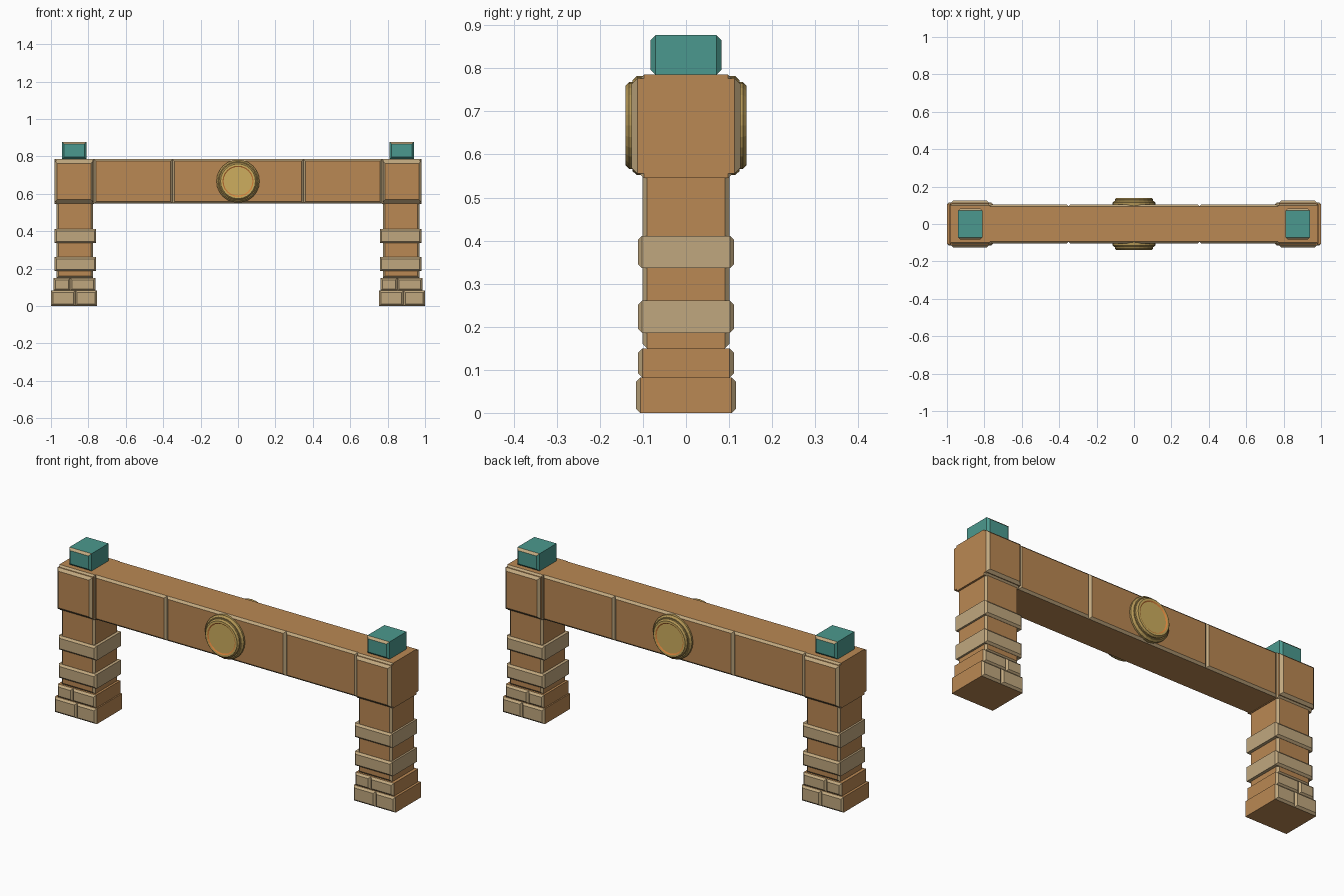
import bpy, bmesh, math

if "Cube" in bpy.data.objects:
    bpy.data.objects.remove(bpy.data.objects["Cube"])


def material(name, r, g, b):
    def lin(v):
        v /= 255
        return v / 12.92 if v <= 0.04045 else ((v + 0.055) / 1.055) ** 2.4
    m = bpy.data.materials.new(name)
    m.diffuse_color = (lin(r), lin(g), lin(b), 1)
    m.use_nodes = True
    m.node_tree.nodes["Principled BSDF"].inputs["Base Color"].default_value = m.diffuse_color
    return m


BROWN = material("sandstone_brown", 186, 136, 83)
TAN = material("pale_tan", 192, 167, 126)
TEAL = material("teal", 75, 153, 142)
GOLD = material("gold", 205, 174, 94)
DARK_GOLD = material("dark_gold", 176, 148, 84)
ORANGE = material("orange", 214, 128, 58)


def finish(name, bm, mats):
    bmesh.ops.recalc_face_normals(bm, faces=bm.faces)
    me = bpy.data.meshes.new(name)
    bm.to_mesh(me)
    bm.free()
    for m in mats:
        me.materials.append(m)
    ob = bpy.data.objects.new(name, me)
    bpy.context.collection.objects.link(ob)
    return ob


def block(name, x0, x1, z0, z1, y, c, side, face, edge, lower_edge=None):
    """Stone spanning -y..y, with chamfered rims on its front and back faces."""
    bm = bmesh.new()
    rings = []
    for yy, d in ((-y, c), (-y + c, 0), (y - c, 0), (y, c)):
        rings.append([bm.verts.new((px, yy, pz)) for px, pz in (
            (x0 + d, z0 + d), (x1 - d, z0 + d), (x1 - d, z1 - d), (x0 + d, z1 - d))])
    for k in range(3):
        for i in range(4):
            j = (i + 1) % 4
            f = bm.faces.new((rings[k][i], rings[k][j], rings[k + 1][j], rings[k + 1][i]))
            # middle span = sides, outer spans = chamfers (i == 2 is the top one)
            f.material_index = 0 if k == 1 else (2 if i == 2 else 3)
    for r in (rings[0], rings[3]):
        bm.faces.new(r).material_index = 1
    return finish(name, bm, [side, face, edge, lower_edge or edge])


def medallion(name, sign):
    """Stepped round boss, lathed about the y axis."""
    n = 24
    # radius, depth, material of the span leading outward from this ring
    prof = [(0.115, 0.09, 0), (0.115, 0.114, 0), (0.106, 0.124, 0), (0.101, 0.124, 0),
            (0.101, 0.132, 0), (0.093, 0.14, 1), (0.083, 0.14, 2), (0.077, 0.136, 2)]
    bm = bmesh.new()
    rings = [[bm.verts.new((r * math.cos(2 * math.pi * i / n), sign * y,
                            0.667 + r * math.sin(2 * math.pi * i / n)))
              for i in range(n)] for r, y, _ in prof]
    for k in range(len(prof) - 1):
        for i in range(n):
            j = (i + 1) % n
            f = bm.faces.new((rings[k][i], rings[k][j], rings[k + 1][j], rings[k + 1][i]))
            f.material_index = prof[k][2]
    bm.faces.new(rings[-1]).material_index = 1
    bm.faces.new(rings[0])
    return finish(name, bm, [DARK_GOLD, GOLD, ORANGE])


# Lintel: three long stones
for i, (a, b) in enumerate(((-0.77, -0.35), (-0.35, 0.35), (0.35, 0.77))):
    block(f"beam_stone_{i}", a, b, 0.548, 0.785, 0.105, 0.011, BROWN, BROWN, TAN)

for tag, s in (("left", -1), ("right", 1)):
    def span(a, b):
        return (a, b) if s > 0 else (-b, -a)

    # Corner stone over the pillar, with a raised panel front and back
    block(f"{tag}_corner_core", *span(0.77, 0.98), 0.545, 0.785, 0.112, 0.014, BROWN, BROWN, TAN)
    block(f"{tag}_corner_panel", *span(0.774, 0.98), 0.556, 0.776, 0.126, 0.013, BROWN, BROWN, TAN)

    # Teal cap
    block(f"{tag}_cap", *span(0.81, 0.94), 0.785, 0.877, 0.082, 0.011, TEAL, TEAL, TAN, TEAL)

    # Shaft and its two bands
    block(f"{tag}_shaft", *span(0.774, 0.97), 0.15, 0.56, 0.101, 0.011, BROWN, BROWN, TAN)
    for i, z in enumerate((0.186, 0.336)):
        block(f"{tag}_band_{i}", *span(0.758, 0.98), z, z + 0.075, 0.112, 0.01, TAN, TAN, TAN)

    # Brick base: two courses with staggered joints
    for c, (a, b, joint, z0, z1, y) in enumerate((
            (0.755, 1.0, 0.13, 0.0, 0.082, 0.116),
            (0.762, 0.987, 0.09, 0.082, 0.15, 0.111))):
        x0, x1 = span(a, b)
        block(f"{tag}_base_brick_{c}_a", x0, x0 + joint, z0, z1, y, 0.01, BROWN, TAN, TAN)
        block(f"{tag}_base_brick_{c}_b", x0 + joint, x1, z0, z1, y, 0.01, BROWN, TAN, TAN)

# Round bosses on both faces
medallion("front_medallion", -1)
medallion("back_medallion", 1)
